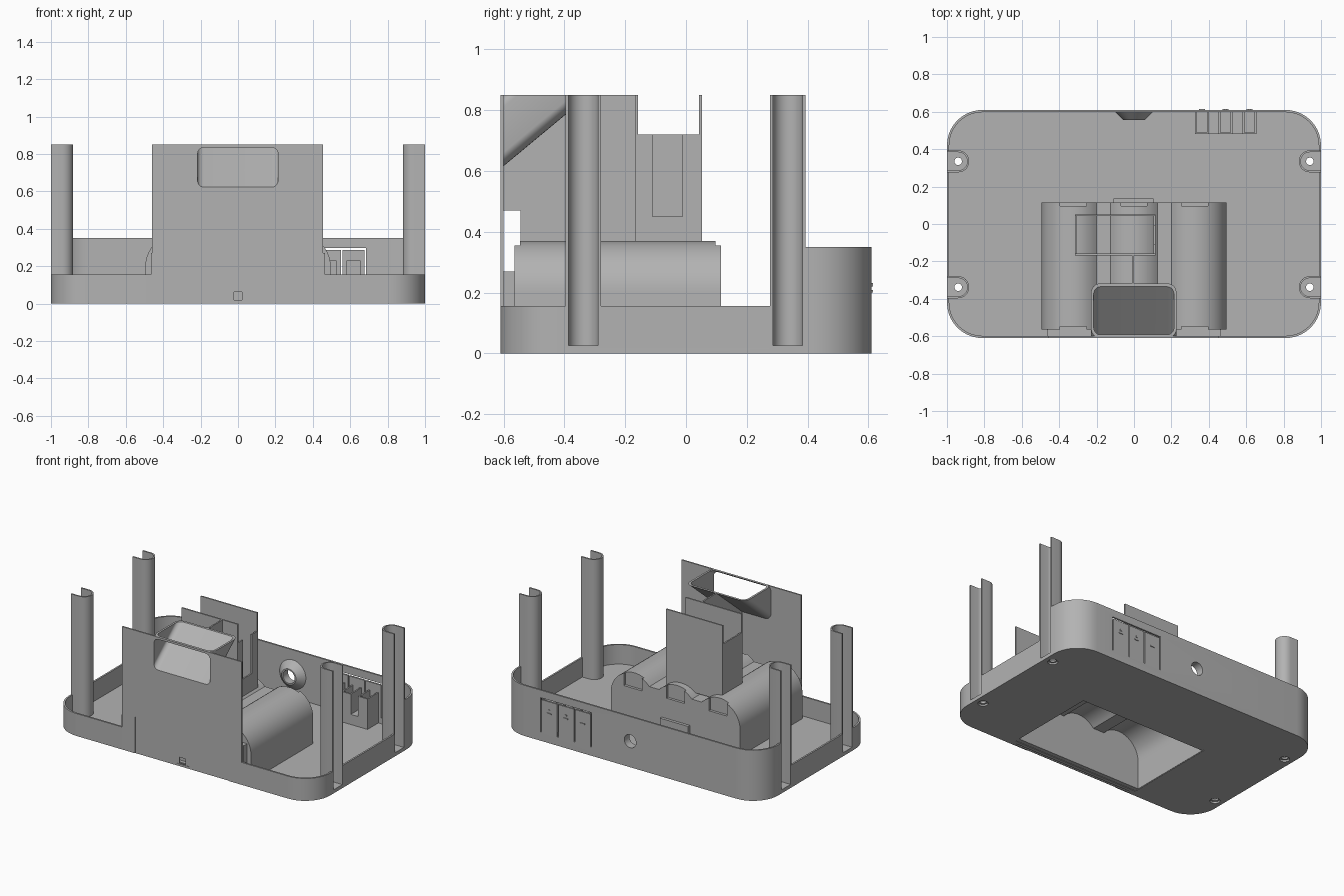
import bpy, bmesh
from math import sin, cos, pi, asin, degrees, radians

cube = bpy.data.objects.get("Cube")
if cube:
    bpy.data.objects.remove(cube)

grey = bpy.data.materials.new("plain_grey")
grey.use_nodes = True
tone = (0.45, 0.45, 0.45, 1)
grey.diffuse_color = tone
grey.node_tree.nodes["Principled BSDF"].inputs["Base Color"].default_value = tone


def loft(name, start, end):
    """Solid between two matching loops of 3D points."""
    bm = bmesh.new()
    a = [bm.verts.new(p) for p in start]
    b = [bm.verts.new(p) for p in end]
    n = len(a)
    bm.faces.new(a)
    bm.faces.new(b)
    for i in range(n):
        j = (i + 1) % n
        bm.faces.new((a[i], a[j], b[j], b[i]))
    bmesh.ops.recalc_face_normals(bm, faces=bm.faces)
    mesh = bpy.data.meshes.new(name)
    bm.to_mesh(mesh)
    bm.free()
    mesh.materials.append(grey)
    ob = bpy.data.objects.new(name, mesh)
    bpy.context.collection.objects.link(ob)
    return ob


def prism(name, pts, axis, lo, hi):
    """Extrude a 2D profile along one axis."""
    place = {"x": lambda a, b, t: (t, a, b),
             "y": lambda a, b, t: (a, t, b),
             "z": lambda a, b, t: (a, b, t)}[axis]
    return loft(name, [place(a, b, lo) for a, b in pts], [place(a, b, hi) for a, b in pts])


def box(name, x0, x1, y0, y1, z0, z1):
    return prism(name, [(x0, y0), (x1, y0), (x1, y1), (x0, y1)], "z", z0, z1)


def arc(cx, cy, r, a0, a1, n=12):
    steps = [radians(a0 + (a1 - a0) * i / n) for i in range(n + 1)]
    return [(cx + r * cos(t), cy + r * sin(t)) for t in steps]


def circle(cx, cy, r, n=32):
    return arc(cx, cy, r, 0, 360, n)[:-1]


def rounded(x0, x1, y0, y1, r, n=10):
    return (arc(x1 - r, y1 - r, r, 0, 90, n) + arc(x0 + r, y1 - r, r, 90, 180, n)
            + arc(x0 + r, y0 + r, r, 180, 270, n) + arc(x1 - r, y0 + r, r, 270, 360, n))


def cut(ob, cutters):
    """Subtract the cutters, bake the result and drop the cutters."""
    for c in cutters:
        c.hide_render = True
        mod = ob.modifiers.new("cut", "BOOLEAN")
        mod.operation = "DIFFERENCE"
        mod.solver = "EXACT"
        mod.object = c
    bpy.context.view_layer.update()
    graph = bpy.context.evaluated_depsgraph_get()
    mesh = bpy.data.meshes.new_from_object(ob.evaluated_get(graph))
    ob.modifiers.clear()
    ob.data = mesh
    for c in cutters:
        bpy.data.objects.remove(c)
    return ob


# Tray with high back wall, open battery bay and screw holes
W, D, WALL, FLOOR = 1.0, 0.61, 0.012, 0.02
LOW, HIGH, TOP = 0.155, 0.35, 0.85
tray = prism("tray", rounded(-W, W, -D, D, 0.19), "z", 0, HIGH)
holes = [
    prism("c", rounded(-W + WALL, W - WALL, -D + WALL, D - WALL, 0.178), "z", FLOOR, 1),
    box("c", -2, 2, -1, 0.39, LOW, 1),
    box("c", -0.485, 0.485, -0.565, 0.1, -1, 0.1),
    box("c", -0.46, 0.455, -0.7, -0.59, -0.1, 0.3),
    prism("c", circle(0, 0.18, 0.045), "y", 0.5, 0.7),
]


def channel(sx, cy, r, reach):
    """U outline open toward the outer side."""
    half = arc(0.94, cy, r, 90, 270)
    pts = half + [(reach, cy - r), (reach, cy + r)]
    return [(sx * x, y) for x, y in pts]


# Four open corner posts
for sx, side in ((1, "left"), (-1, "right")):
    for cy, end in ((-0.338, "front"), (0.335, "back")):
        holes.append(prism("c", channel(sx, cy, 0.0585, 1.1), "z", FLOOR, 1))
        holes.append(prism("c", circle(sx * 0.94, cy, 0.02), "z", -0.1, 0.1))
        holes.append(prism("c", circle(sx * 0.94, cy, 0.032), "z", -0.1, 0.012))
        post = prism(f"{end}_{side}_post", channel(sx, cy, 0.059, W), "z", 0.004, TOP)
        cut(post, [prism("c", channel(sx, cy, 0.049, 1.1), "z", 0.025, 1),
                   prism("c", circle(sx * 0.94, cy, 0.02), "z", -0.1, 0.1),
                   prism("c", circle(sx * 0.94, cy, 0.032), "z", -0.1, 0.012)])

# Three flexible push buttons: slits in the back wall with raised dots
X0, STEP = 0.3, 0.127
for i in range(4):
    x = X0 + STEP * i
    holes.append(box("c", x - 0.004, x + 0.004, 0.59, 0.7, 0.06, 0.292))
holes.append(box("c", X0 - 0.004, X0 + 3 * STEP + 0.004, 0.59, 0.7, 0.286, 0.298))
cut(tray, holes)
for i in range(3):
    x = X0 + STEP * (i + 0.5)
    box(f"button_mark_{i + 1}", x - 0.016, x + 0.016, 0.605, 0.615, 0.2, 0.208)
    if i:
        box(f"button_dot_{i + 1}", x - 0.006, x + 0.006, 0.605, 0.615, 0.22, 0.232)

# Switch holder behind the buttons
for i in range(6):
    x = 0.33 + 0.064 * i
    box(f"switch_divider_{i + 1}", x - 0.005, x + 0.005, 0.48, 0.6, 0.015, 0.23)
for i in range(3):
    x = 0.33 + 0.128 * i
    box(f"switch_stop_{i + 1}", x, x + 0.064, 0.48, 0.49, 0.015, 0.23)
box("switch_rail", 0.325, 0.655, 0.48, 0.6, 0.015, 0.09)

# Conical collar around the back hole
collar = loft("cable_collar", [(x, 0.602, z) for x, z in circle(0, 0.18, 0.105)],
              [(x, 0.555, z) for x, z in circle(0, 0.18, 0.055)])
cut(collar, [prism("c", circle(0, 0.18, 0.045), "y", 0.5, 0.7)])

# Front panel and slanted chute
SLOPE = 0.83


def chute(name, x0, x1, z0, z1, r, y, top):
    face = rounded(x0, x1, z0, z1, r, 6)
    shift = (y + D) * SLOPE
    start = [(x, y, z + shift) for x, z in face]
    end = [(x, -D + (top - z) / SLOPE, top) for x, z in face]
    return loft(name, start, end)


def chute_hole():
    return chute("c", -0.216, 0.214, 0.622, 0.835, 0.035, -0.68, 0.95)


panel = box("front_panel", -0.46, 0.455, -D, -0.6, 0, TOP)
cut(panel, [chute_hole(),
            box("c", -0.36, 0.355, -0.7, -0.606, -0.1, 0.25),
            box("c", -0.022, 0.022, -0.7, -0.5, 0.02, 0.062)])
box("latch_lip", -0.05, 0.05, -0.609, -0.602, 0.008, 0.016)
cut(chute("chute", -0.23, 0.228, 0.608, 0.848, 0.045, -0.608, TOP), [chute_hole()])

# Rib under the chute
prism("chute_rib", [(-0.165, 0.36), (-0.165, TOP), (-0.322, TOP), (-0.605, 0.614),
                    (-0.605, 0.47), (-0.545, 0.47), (-0.545, 0.36)], "x", -0.01, 0)

# Battery bay: three arched cells with flat valleys
CELLS = (-0.325, 0, 0.325)


def bay_outline(r, valley, base):
    a = degrees(asin((valley - 0.2) / r))
    pts = [(CELLS[0] - r, base)]
    for i, cx in enumerate(CELLS):
        pts += arc(cx, 0.2, r, 180 if i == 0 else 180 - a, 0 if i == 2 else a, 16)
    return pts + [(CELLS[2] + r, base)]


bay = prism("battery_bay", bay_outline(0.17, 0.315, 0.003), "y", -0.565, 0.115)
notches = [prism("c", bay_outline(0.157, 0.302, -0.1), "y", -0.535, 0.085)]
for cx in CELLS:
    notches.append(box("c", cx - 0.07, cx + 0.07, 0.097, 0.2, 0.27, 0.5))
    notches.append(box("c", cx - 0.07, cx + 0.07, -0.7, -0.547, 0.27, 0.5))
cut(bay, notches)
box("bay_front_sill", -0.465, 0.465, -0.602, -0.56, 0.07, 0.27)
box("bay_rear_clip", -0.11, 0.105, 0.112, 0.135, 0.015, 0.13)

# Circuit board holder above the cells
box("holder_back", -0.315, 0.115, 0.042, 0.052, 0.33, TOP)
box("holder_front", -0.315, 0.115, -0.168, -0.158, 0.33, TOP)
box("holder_right", -0.315, -0.305, -0.16, 0.045, 0.33, 0.72)
cut(box("holder_left", 0.105, 0.115, -0.16, 0.045, 0.33, 0.72),
    [box("c", 0, 0.2, -0.11, -0.012, 0.45, 1)])

# Smooth curved walls, sharp edges kept
bpy.ops.object.select_all(action="DESELECT")
for ob in bpy.context.collection.objects:
    if ob.type == "MESH" and grey.name in ob.data.materials:
        ob.select_set(True)
        bpy.context.view_layer.objects.active = ob
bpy.ops.object.shade_smooth_by_angle(angle=radians(30))
